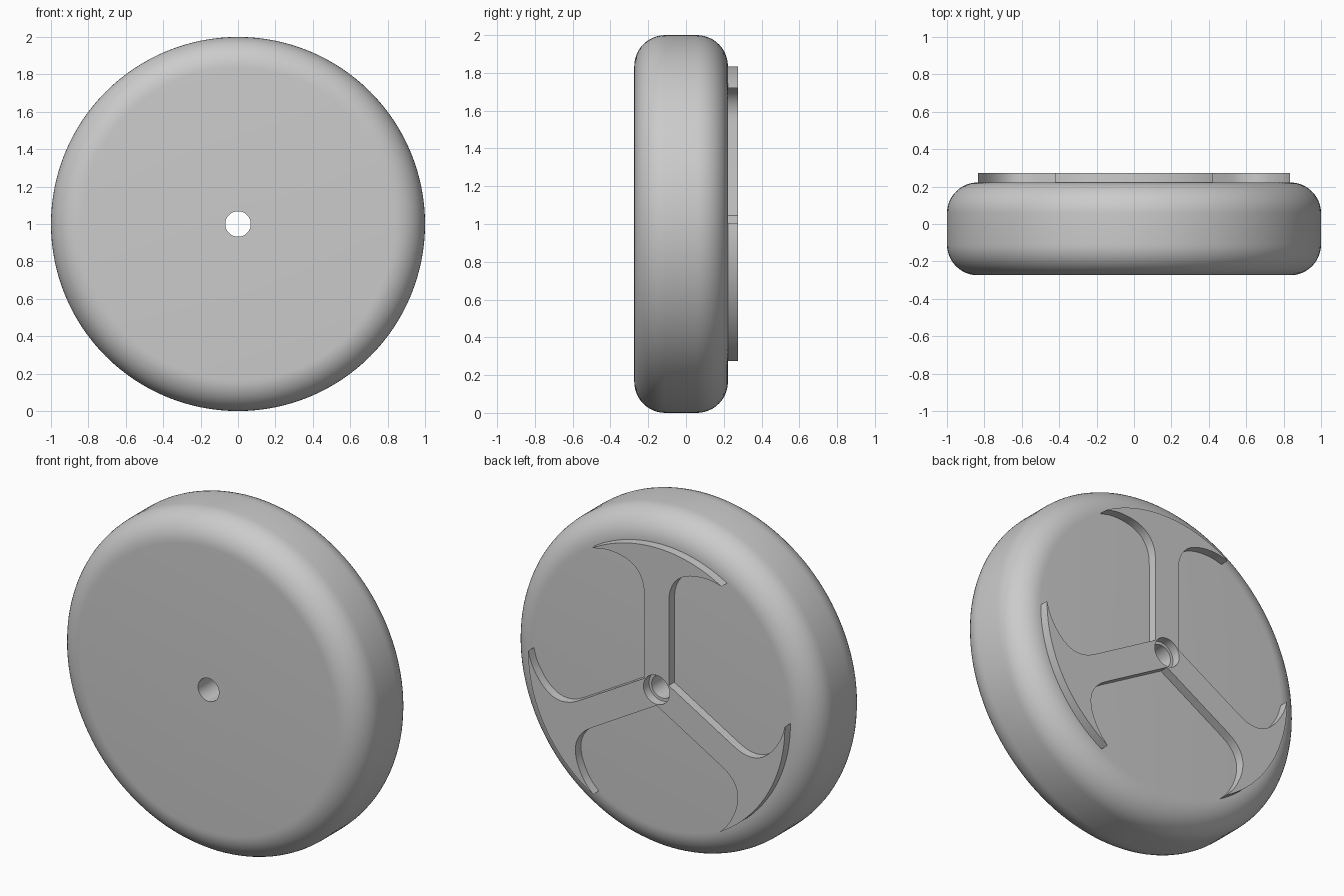
import bpy, bmesh
from math import sin, cos, pi, radians, sqrt
from mathutils import Vector, Matrix

cube = bpy.data.objects.get("Cube")
if cube:
    bpy.data.objects.remove(cube, do_unlink=True)

FRONT, BACK, TOP = -0.274, 0.222, 0.274   # disc front, disc back, spoke face
FILLET, BORE, COUNTERBORE = 0.165, 0.068, 0.085
RIM = 0.835                               # outer radius of the spoke plate
HALF = 0.08                               # half width of a spoke
SWEEP = radians(30.4)                     # half angle of a spoke's outer arc

grey = bpy.data.materials.new("light_grey")
grey.use_nodes = True
colour = (0.6, 0.6, 0.6, 1)
grey.diffuse_color = colour
grey.node_tree.nodes["Principled BSDF"].inputs["Base Color"].default_value = colour


def finish(name, bm):
    """Turn a bmesh into a shaded object centred on the wheel axle."""
    bmesh.ops.recalc_face_normals(bm, faces=bm.faces)
    mesh = bpy.data.meshes.new(name)
    bm.to_mesh(mesh)
    bm.free()
    mesh.materials.append(grey)
    obj = bpy.data.objects.new(name, mesh)
    obj.location.z = 1
    bpy.context.collection.objects.link(obj)
    bpy.ops.object.select_all(action='DESELECT')
    obj.select_set(True)
    bpy.context.view_layer.objects.active = obj
    bpy.ops.object.shade_smooth_by_angle(angle=radians(30))


def loop(bm, points):
    """Closed ring of edges through the points."""
    verts = [bm.verts.new(p) for p in points]
    return [bm.edges.new((a, b)) for a, b in zip(verts, verts[1:] + verts[:1])]


# Wheel disc: rounded profile turned around the axle
profile = [(BORE, FRONT)]
for centre, start in ((FRONT + FILLET, -pi / 2), (BACK - FILLET, 0)):
    for i in range(13):
        a = start + i * pi / 24
        profile.append((1 - FILLET + FILLET * cos(a), centre + FILLET * sin(a)))
profile.append((BORE, BACK))
bm = bmesh.new()
edges = loop(bm, [(r, y, 0) for r, y in profile])
bmesh.ops.spin(bm, geom=bm.verts[:] + edges, cent=(0, 0, 0), axis=(0, 1, 0),
               angle=2 * pi, steps=128, use_merge=True)
bmesh.ops.remove_doubles(bm, verts=bm.verts, dist=1e-5)
finish("wheel_disc", bm)

# Spoke plate: three anchor-shaped arms around a counterbored hub
side = [(HALF, 0.53), (0.085, 0.59), (0.105, 0.645), (0.14, 0.688), (0.19, 0.717),
        (0.25, 0.733), (0.32, 0.738), (0.37, 0.733)]
# Refine the inner curve with a smooth spline through its points
smooth = []
for i in range(len(side) - 1):
    p = [Vector(side[min(max(j, 0), len(side) - 1)]) for j in range(i - 1, i + 3)]
    for t in (0, 0.25, 0.5, 0.75):
        smooth.append(0.5 * (2 * p[1] + (p[2] - p[0]) * t
                             + (2 * p[0] - 5 * p[1] + 4 * p[2] - p[3]) * t ** 2
                             + (3 * p[1] - p[0] - 3 * p[2] + p[3]) * t ** 3))
smooth.append(Vector(side[-1]))
arc = [Vector((RIM * sin(a), RIM * cos(a)))
       for a in (SWEEP * (1 - i / 16) for i in range(33))]
arm = [Vector((HALF, HALF / sqrt(3)))] + smooth + arc
arm += [Vector((-p.x, p.y)) for p in reversed(smooth)]

outline = []
for k in range(3):
    turn = Matrix.Rotation(k * 2 * pi / 3, 2)
    outline += [turn @ p for p in arm]
hub = [(COUNTERBORE * cos(i * pi / 24), COUNTERBORE * sin(i * pi / 24)) for i in range(48)]

bm = bmesh.new()
edges = []
for ring in (outline, hub):
    edges += loop(bm, [(x, BACK, z) for x, z in ring])
bmesh.ops.triangle_fill(bm, use_beauty=True, edges=edges, normal=(0, 1, 0))
raised = bmesh.ops.extrude_face_region(bm, geom=bm.faces[:], use_keep_orig=True)
bmesh.ops.translate(bm, vec=(0, TOP - BACK, 0),
                    verts=[g for g in raised["geom"] if isinstance(g, bmesh.types.BMVert)])
finish("spoke_plate", bm)
